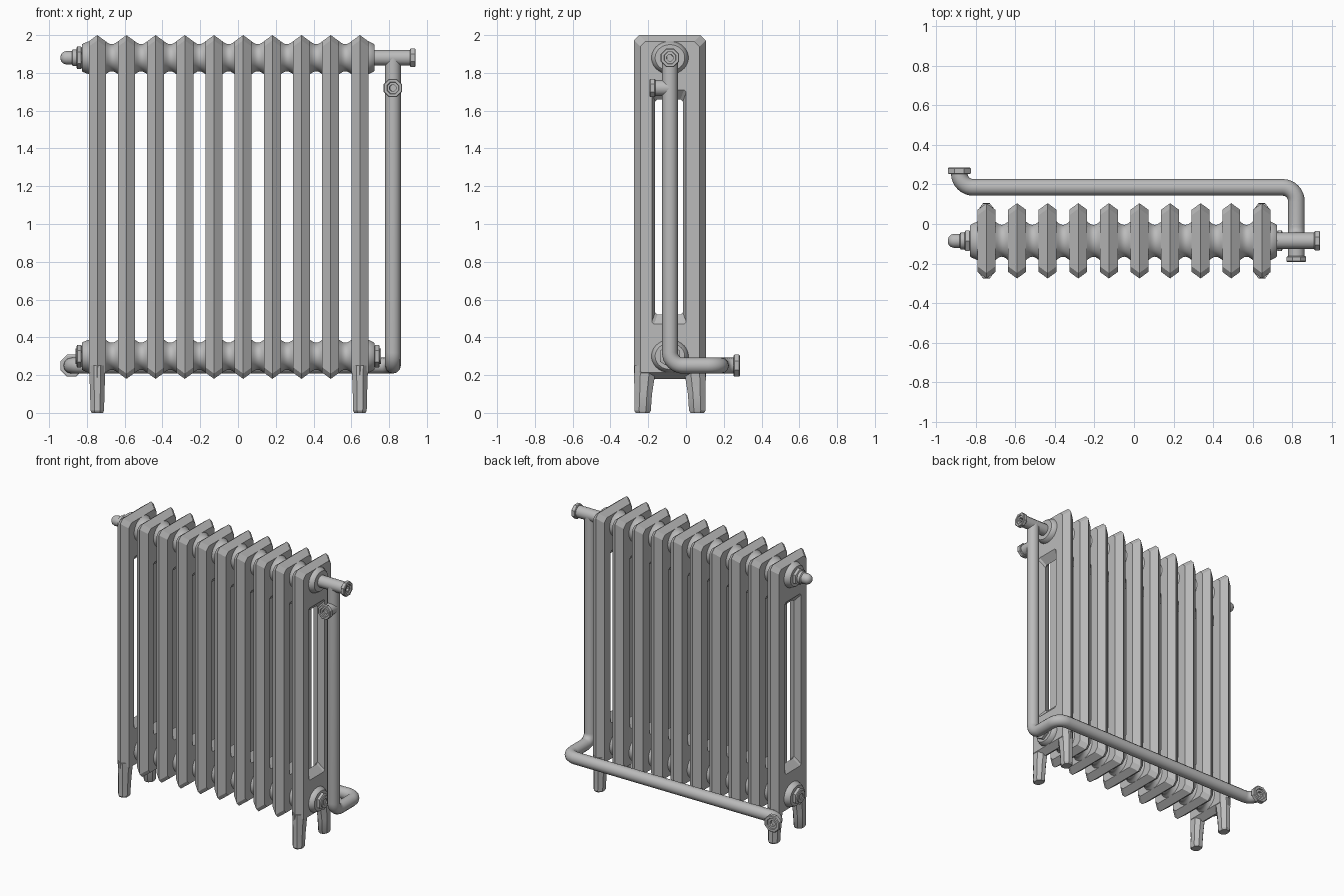
import bpy, bmesh, math
from mathutils import Vector

if "Cube" in bpy.data.objects:
    bpy.data.objects.remove(bpy.data.objects["Cube"], do_unlink=True)

GRAY = (0.5, 0.5, 0.5, 1)
iron = bpy.data.materials.new("gray iron")
iron.use_nodes = True
iron.diffuse_color = GRAY
iron.node_tree.nodes["Principled BSDF"].inputs["Base Color"].default_value = GRAY

MID_Y, TOP_Z, LOW_Z = -0.085, 1.88, 0.30
FIRST_X, STEP, COUNT = -0.745, 0.1545, 10
HALF = 0.045
PIPE_X, PIPE_R = 0.82, 0.042


def finish(name, bm, angle=30):
    bmesh.ops.recalc_face_normals(bm, faces=bm.faces)
    mesh = bpy.data.meshes.new(name)
    bm.to_mesh(mesh)
    bm.free()
    mesh.materials.append(iron)
    obj = bpy.data.objects.new(name, mesh)
    bpy.context.collection.objects.link(obj)
    bpy.ops.object.select_all(action='DESELECT')
    obj.select_set(True)
    bpy.context.view_layer.objects.active = obj
    bpy.ops.object.shade_smooth_by_angle(angle=math.radians(angle))
    return obj


def bridge(bm, a, b):
    n = len(a)
    for i in range(n):
        j = (i + 1) % n
        bm.faces.new((a[i], a[j], b[j], b[i]))


def lathe(name, profile, origin, axis, sides=24, y_scale=1.0):
    """Revolve (distance, radius) pairs about an axis and cap both ends."""
    bm = bmesh.new()
    turn = Vector(axis).to_track_quat('Z', 'Y')
    rings = []
    for dist, rad in profile:
        ring = []
        for k in range(sides):
            a = 2 * math.pi * (k + 0.5) / sides
            p = turn @ Vector((rad * math.cos(a), rad * math.sin(a), dist))
            p.y *= y_scale
            ring.append(bm.verts.new(p + Vector(origin)))
        rings.append(ring)
    for a, b in zip(rings, rings[1:]):
        bridge(bm, a, b)
    bm.faces.new(rings[0])
    bm.faces.new(rings[-1])
    return finish(name, bm)


def chamfered_loop(bm, x, y0, y1, z0, z1, low, high):
    """Rectangle in the yz plane with cut corners."""
    pts = [(y0, z0 + low), (y0 + low, z0), (y1 - low, z0), (y1, z0 + low),
           (y1, z1 - high), (y1 - high, z1), (y0 + high, z1), (y0, z1 - high)]
    return [bm.verts.new((x, y, z)) for y, z in pts]


def section(name, x, low):
    """Cast column pair: ridged outer rim around a bevelled window."""
    bm = bmesh.new()
    outer, inner = [], []
    for side in (-1, 0, 1):
        s = abs(side)
        e, w, h = 0.033 * s, 0.018 * s, 0.05 * s
        px = x + side * HALF
        outer.append(chamfered_loop(bm, px, -0.275 + e, 0.105 - e,
                                    0.18 + e, 2.0 - e, low, 0.028))
        inner.append(chamfered_loop(bm, px, -0.163 - w, -0.017 + w,
                                    0.52 - h, 1.66 + h, 0.012, 0.012))
    for loops in (outer, inner):
        bridge(bm, loops[0], loops[1])
        bridge(bm, loops[1], loops[2])
    bridge(bm, outer[0], inner[0])
    bridge(bm, outer[2], inner[2])
    return finish(name, bm, 25)


def leg(name, x, side):
    """Tapered foot, leaning slightly outward."""
    bm = bmesh.new()
    rings = []
    for z, off, rx, ry in ((0, 0.145, 0.03, 0.036), (0.012, 0.145, 0.036, 0.044),
                           (0.1, 0.141, 0.038, 0.046), (0.18, 0.136, 0.041, 0.054),
                           (0.25, 0.13, 0.043, 0.058)):
        rings.append([bm.verts.new((x + rx * math.cos(a) * 1.08,
                                    MID_Y + side * off + ry * math.sin(a) * 1.08, z))
                      for a in [math.pi * (k + 0.5) / 4 for k in range(8)]])
    for a, b in zip(rings, rings[1:]):
        bridge(bm, a, b)
    bm.faces.new(rings[0])
    bm.faces.new(rings[-1])
    return finish(name, bm)


def pipe(name, points, bend):
    """Round pipe through the points with filleted corners."""
    pts = [Vector(p) for p in points]
    path = [pts[0]]
    for a, b, c in zip(pts, pts[1:], pts[2:]):
        u, v = (a - b).normalized(), (c - b).normalized()
        centre = b + (u + v) * bend
        for k in range(9):
            t = math.pi / 2 * k / 8
            path.append(centre - v * bend * math.cos(t) - u * bend * math.sin(t))
    path.append(pts[-1])
    curve = bpy.data.curves.new(name, 'CURVE')
    curve.dimensions = '3D'
    curve.bevel_depth = PIPE_R
    curve.bevel_resolution = 4
    curve.use_fill_caps = True
    spline = curve.splines.new('POLY')
    spline.points.add(len(path) - 1)
    for sp, p in zip(spline.points, path):
        sp.co = (*p, 1)
    curve.materials.append(iron)
    obj = bpy.data.objects.new(name, curve)
    bpy.context.collection.objects.link(obj)
    return obj


def flange(name, origin, axis, r=0.053, depth=0.03):
    """Octagonal end ring with a stepped bore."""
    lathe(name, [(0, r * 0.9), (0.004, r), (depth - 0.004, r), (depth, r * 0.92),
                 (depth, r * 0.65), (depth - 0.008, r * 0.6),
                 (depth - 0.008, r * 0.35), (depth - 0.025, r * 0.33)],
          origin, axis, 8)


# Ten sections, the two end ones with feet
for i in range(COUNT):
    x = FIRST_X + i * STEP
    is_end = i in (0, COUNT - 1)
    section(f"section_{i + 1}", x, 0.008 if is_end else 0.028)
    if is_end:
        where = "right" if i == 0 else "left"
        leg(f"front_leg_{where}", x, -1)
        leg(f"back_leg_{where}", x, 1)

# Headers joining the sections, waisted in every gap
last_x = FIRST_X + (COUNT - 1) * STEP
header = [(FIRST_X - 0.082, 0.07), (FIRST_X - 0.075, 0.076)]
for i in range(COUNT):
    x = FIRST_X + i * STEP
    header += [(x - 0.044, 0.088), (x + 0.044, 0.088)]
    if i < COUNT - 1:
        gap = STEP - 0.088
        header += [(x + 0.044 + gap * t, 0.088 - 0.016 * math.sin(math.pi * t))
                   for t in (0.17, 0.33, 0.5, 0.67, 0.83)]
header += [(last_x + 0.07, 0.076), (last_x + 0.077, 0.07)]
for name, z in (("top_header", TOP_Z), ("bottom_header", LOW_Z)):
    lathe(name, header, (0, MID_Y, z), (1, 0, 0), 32, 1.12)

# Plugs and nuts at the ports
nut = [(0, 0.05), (0.006, 0.06), (0.026, 0.06), (0.03, 0.052)]
for name, x, z, d in (("top_nut_right", -0.825, TOP_Z, -1),
                      ("bottom_nut_right", -0.825, LOW_Z, -1),
                      ("bottom_nut_left", 0.72, LOW_Z, 1)):
    lathe(name, nut, (x, MID_Y, z), (d, 0, 0), 6)
    lathe(name + "_collar", [(-0.02, 0.042), (0.036, 0.042), (0.036, 0.022), (0.03, 0.02)],
          (x, MID_Y, z), (d, 0, 0), 16)
lathe("bleed_valve", [(0, 0.044), (0.045, 0.044), (0.05, 0.036), (0.08, 0.036),
                      (0.095, 0.031), (0.106, 0.02), (0.11, 0.006)],
      (-0.83, MID_Y, TOP_Z), (-1, 0, 0), 16)

# Supply tee at the upper left
pipe("supply_pipe", [(0.68, MID_Y, TOP_Z), (0.915, MID_Y, TOP_Z)], 0)
flange("supply_flange", (0.91, MID_Y, TOP_Z), (1, 0, 0))
pipe("branch_pipe", [(PIPE_X, MID_Y, 1.72), (PIPE_X, -0.168, 1.72)], 0)
flange("branch_flange", (PIPE_X, -0.162, 1.72), (0, -1, 0))

# Return pipe: down the side, round the back and out
pipe("return_pipe", [(PIPE_X, MID_Y, TOP_Z), (PIPE_X, MID_Y, 0.25),
                     (PIPE_X, 0.185, 0.25), (-0.882, 0.185, 0.25),
                     (-0.882, 0.258, 0.25)], 0.07)
flange("return_flange", (-0.882, 0.252, 0.25), (0, 1, 0), 0.063, 0.033)
